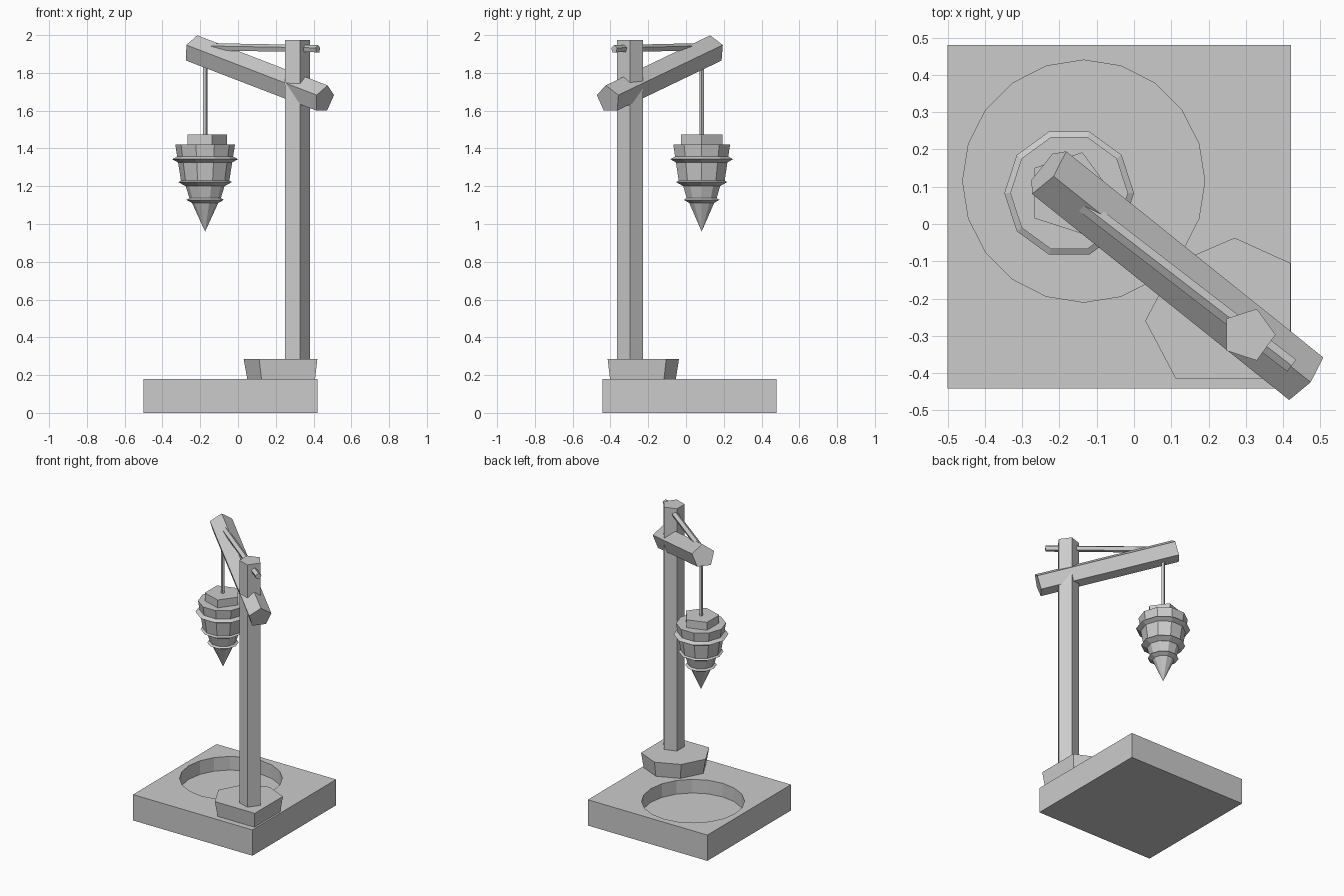
import bpy, bmesh
from math import sin, cos, pi
from mathutils import Vector

if "Cube" in bpy.data.objects:
    bpy.data.objects.remove(bpy.data.objects["Cube"])


def loft(name, rings):
    """Skin a list of equal-length vertex rings and cap both ends."""
    bm = bmesh.new()
    loops = [[bm.verts.new(p) for p in ring] for ring in rings]
    n = len(loops[0])
    for a, b in zip(loops, loops[1:]):
        for i in range(n):
            j = (i + 1) % n
            bm.faces.new((a[i], a[j], b[j], b[i]))
    bm.faces.new(loops[0])
    bm.faces.new(loops[-1])
    bmesh.ops.remove_doubles(bm, verts=bm.verts, dist=1e-5)
    bmesh.ops.recalc_face_normals(bm, faces=bm.faces)
    me = bpy.data.meshes.new(name)
    bm.to_mesh(me)
    bm.free()
    ob = bpy.data.objects.new(name, me)
    bpy.context.collection.objects.link(ob)
    return ob


def lathe(name, centre, profile, sides):
    """Stack of upright regular polygons given as (radius, z)."""
    cx, cy = centre
    return loft(name, [[(cx + r * cos(2 * pi * i / sides), cy + r * sin(2 * pi * i / sides), z)
                        for i in range(sides)] for r, z in profile])


def beam(name, p0, p1, r, sides=5):
    """Sloping prism with one ridge facing up."""
    p0, p1 = Vector(p0), Vector(p1)
    side = (p1 - p0).cross(Vector((0, 0, 1))).normalized()
    up = side.cross(p1 - p0).normalized()
    section = [r * (up * cos(2 * pi * i / sides) + side * sin(2 * pi * i / sides))
               for i in range(sides)]
    return loft(name, [[p + s for s in section] for p in (p0, p1)])


# Base slab with a round recess
bpy.ops.mesh.primitive_cube_add(size=1, location=(-0.04, 0.019, 0.09))
base = bpy.context.object
base.name = "base_slab"
base.scale = (0.922, 0.922, 0.18)
cutter = lathe("recess_cutter", (-0.135, 0.115), [(0.325, 0.085), (0.325, 0.3)], 20)
cutter.hide_render = True
cutter.hide_set(True)
cut = base.modifiers.new("recess", 'BOOLEAN')
cut.operation = 'DIFFERENCE'
cut.object = cutter

# Post foot: octagon squared off at the slab edges, flaring upwards
foot = [(0.27, -0.037), (0.112, -0.105), (0.03, -0.26),
        (0.112, -0.415), (0.42, -0.415), (0.42, -0.105)]
fc = (0.27, -0.25)
loft("post_foot", [[(fc[0] + (x - fc[0]) * s, fc[1] + (y - fc[1]) * s, z) for x, y in foot]
                   for s, z in ((0.92, 0.178), (1.0, 0.285))])

# Post, sloping arm and tie rod
lathe("post", (0.307, -0.297), [(0.073, 0.27), (0.073, 1.975)], 5)
beam("arm", (-0.233, 0.142, 1.925), (0.457, -0.411, 1.66), 0.077)
beam("tie_rod", (-0.14, 0.054, 1.936), (0.423, -0.38, 1.926), 0.021)

# Hanging lantern: rope, cap, tapering tiers and ridged bands
hang = (-0.174, 0.083)
lathe("rope", hang, [(0.013, 1.46), (0.013, 1.89)], 5)
lathe("lantern_cap", hang, [(0.115, 1.41), (0.115, 1.475)], 5)
tiers = [("upper", 0.158, 1.42, 0.127, 1.222),
         ("middle", 0.110, 1.225, 0.080, 1.126),
         ("tip", 0.078, 1.13, 0.0, 0.96)]
for name, r0, z0, r1, z1 in tiers:
    lathe("lantern_tier_" + name, hang, [(r0, z0), (r1, z1)], 10)
for i, (r, z) in enumerate([(0.174, 1.343), (0.142, 1.222), (0.099, 1.128)]):
    lathe(f"lantern_band_{i + 1}", hang,
          [(r - 0.036, z + 0.02), (r, z), (r - 0.036, z - 0.02)], 10)
